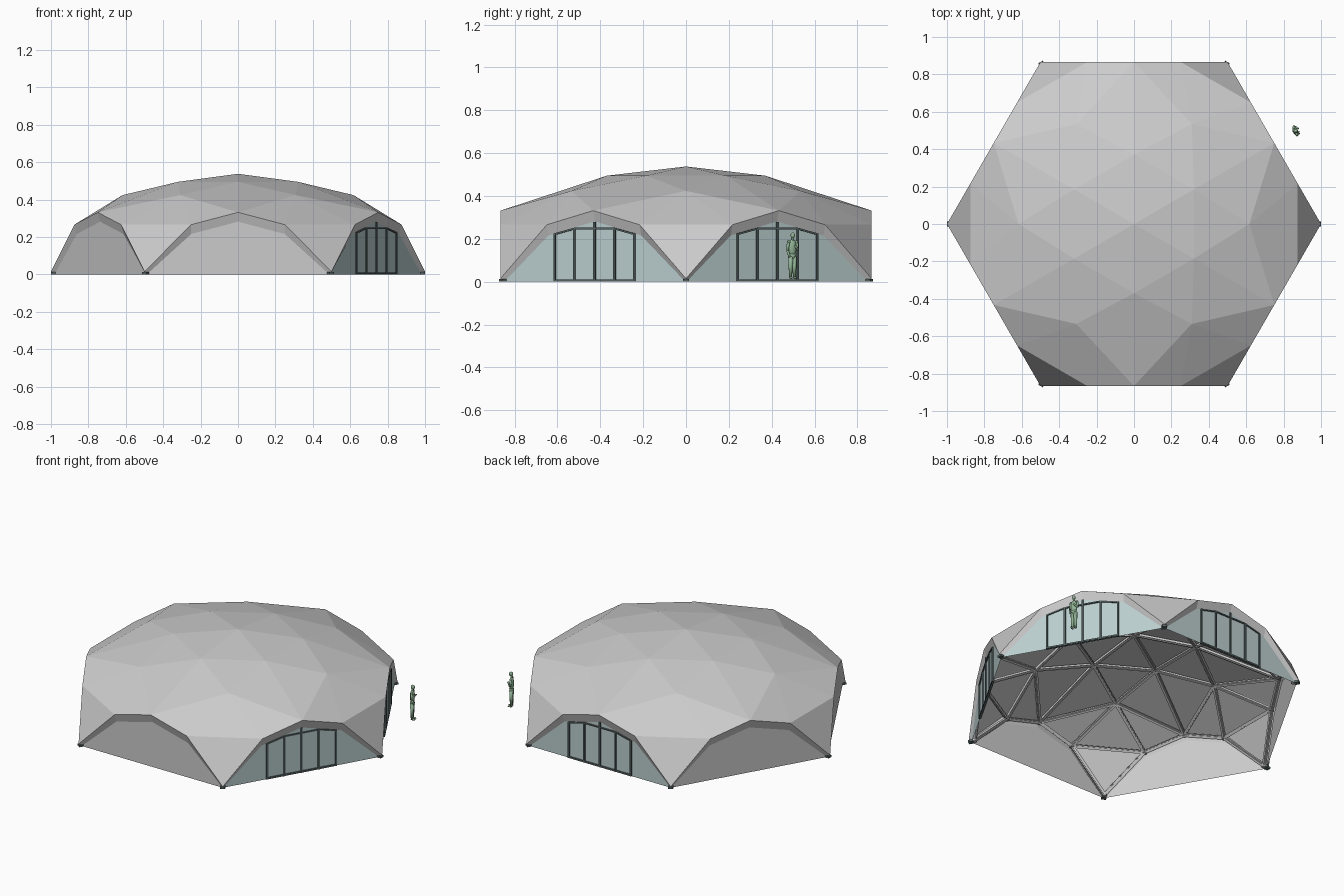
import bpy, bmesh
from math import sin, cos, pi, sqrt
from mathutils import Vector, Matrix

if "Cube" in bpy.data.objects:
    bpy.data.objects.remove(bpy.data.objects["Cube"])

APO = sqrt(3) / 2


def material(name, col):
    m = bpy.data.materials.new(name)
    m.diffuse_color = (*col, 1)
    m.use_nodes = True
    m.node_tree.nodes["Principled BSDF"].inputs["Base Color"].default_value = m.diffuse_color
    return m


GLASS = material("glass_tint", (0.50, 0.62, 0.62))
DARK = material("frame_dark", (0.10, 0.13, 0.13))
GREEN = material("figure_green", (0.28, 0.45, 0.30))


def finish(name, bm, mat=None, normals=True):
    if normals:
        bmesh.ops.recalc_face_normals(bm, faces=bm.faces)
    me = bpy.data.meshes.new(name)
    bm.to_mesh(me)
    bm.free()
    ob = bpy.data.objects.new(name, me)
    bpy.context.collection.objects.link(ob)
    if mat:
        me.materials.append(mat)
    return ob


def polar(r, deg, z):
    return Vector((r * cos(deg * pi / 180), r * sin(deg * pi / 180), z))


def wall_pt(k, s, z, inset=0.0):
    a = (30 + 60 * k) * pi / 180
    return Vector((cos(a), sin(a), 0)) * (APO - inset) + Vector((-sin(a), cos(a), 0)) * s + Vector((0, 0, z))


def beam(bm, a, b, w, d, up):
    # rectangular bar from a to b, d measured along up
    x = (b - a).normalized()
    y = up.cross(x).normalized()
    z = x.cross(y)
    rot = Matrix((x, y, z)).transposed().to_4x4()
    size = Matrix.Diagonal(((b - a).length, w, d, 1))
    bmesh.ops.create_cube(bm, size=1, matrix=Matrix.Translation((a + b) / 2) @ rot @ size)


# Faceted roof shell: centre, two rings, wall tops and corner legs
bm = bmesh.new()
top = bm.verts.new((0, 0, 0.538))
ring1 = [bm.verts.new(polar(0.37, 30 + 60 * k, 0.495)) for k in range(6)]
ring2 = [bm.verts.new(polar(0.617, 60 * k, 0.424)) for k in range(6)]
mid = [bm.verts.new(wall_pt(k, 0, 0.332)) for k in range(6)]
q_lo = [bm.verts.new(wall_pt(k, -0.25, 0.266)) for k in range(6)]
q_hi = [bm.verts.new(wall_pt(k, 0.25, 0.266)) for k in range(6)]
corner = [bm.verts.new(polar(1, 60 * k, 0.015)) for k in range(6)]
for k in range(6):
    p, n = (k - 1) % 6, (k + 1) % 6
    for f in ((top, ring1[p], ring1[k]), (ring1[p], ring2[k], ring1[k]),
              (ring1[k], ring2[k], mid[k]), (ring1[k], mid[k], ring2[n]),
              (ring2[k], q_lo[k], mid[k]), (mid[k], q_hi[k], ring2[n]),
              (ring2[k], q_hi[p], q_lo[k]), (q_hi[p], corner[k], q_lo[k])):
        bm.faces.new(f)
edges = [(e.verts[0].co.copy(), e.verts[1].co.copy()) for e in bm.edges]
nodes = [v.co.copy() for v in bm.verts]
finish("roof_shell", bm, normals=False)


def inner(p):
    q = Vector((p.x * 0.965, p.y * 0.965, p.z - 0.022))
    q.z = max(q.z, 0.014)
    return q


# Struts under every roof edge, and their hubs
bm = bmesh.new()
for a, b in edges:
    up = ((a + b) / 2 + Vector((0, 0, 0.5))).normalized()
    a, b = inner(a), inner(b)
    beam(bm, a, b, 0.020, 0.014, up)
    beam(bm, a - up * 0.008, b - up * 0.008, 0.010, 0.008, up)
finish("roof_struts", bm)
bm = bmesh.new()
for p in nodes:
    bmesh.ops.create_cone(bm, cap_ends=True, segments=12, radius1=0.014, radius2=0.014,
                          depth=0.02, matrix=Matrix.Translation(inner(p)))
finish("strut_hubs", bm)

# Arched fascia, leaning inwards, with an infill wall below
INSET = 0.015
outer_arch = ((-0.5, 0.015), (-0.25, 0.266), (0, 0.332), (0.25, 0.266), (0.5, 0.015))
inner_arch = ((-0.488, 0.0), (-0.25, 0.216), (0, 0.282), (0.25, 0.216), (0.488, 0.0))
fascia, solid, glass = bmesh.new(), bmesh.new(), bmesh.new()
for k in range(6):
    o = [fascia.verts.new(wall_pt(k, s, z)) for s, z in outer_arch]
    i = [fascia.verts.new(wall_pt(k, s, z, INSET)) for s, z in inner_arch]
    for j in range(4):
        fascia.faces.new((o[j], i[j], i[j + 1], o[j + 1]))
    bm = glass if k in (0, 1, 5) else solid
    bm.faces.new([bm.verts.new(wall_pt(k, s, z, INSET)) for s, z in inner_arch])
finish("arch_fascia", fascia, normals=False)
for name, bm, mat in (("solid_walls", solid, None), ("glass_walls", glass, GLASS)):
    bmesh.ops.reverse_faces(bm, faces=bm.faces)
    finish(name, bm, mat, normals=False)

# Door frames in the three glazed walls
bm = bmesh.new()
posts = (-0.215, -0.108, 0, 0.108, 0.215)
for k in (0, 1, 5):
    up = wall_pt(k, 0, 0).normalized()

    def bar(s0, z0, s1, z1, w=0.010):
        beam(bm, wall_pt(k, s0, z0, INSET), wall_pt(k, s1, z1, INSET), w, 0.014, up)
    for s in posts:
        bar(s, 0, s, 0.280 - abs(s) * 0.26)
    bar(posts[0], 0.006, posts[-1], 0.006)
    bar(posts[1], 0.248, posts[3], 0.248, 0.008)
    for sgn in (-1, 1):
        bar(sgn * 0.108, 0.248, sgn * 0.215, 0.222, 0.008)
finish("door_frames", bm, DARK)

# Small feet at the six corners
bm = bmesh.new()
for k in range(6):
    m = Matrix.Translation(polar(0.986, 60 * k, 0.006)) @ Matrix.Rotation(k * pi / 3, 4, 'Z')
    bmesh.ops.create_cube(bm, size=1, matrix=m @ Matrix.Diagonal((0.028, 0.028, 0.012, 1)))
finish("corner_feet", bm, DARK)

# Standing scale figure
bm = bmesh.new()


def limb(a, b, r1, r2):
    a, b = Vector(a), Vector(b)
    rot = (b - a).to_track_quat('Z', 'Y').to_matrix().to_4x4()
    bmesh.ops.create_cone(bm, cap_ends=True, segments=10, radius1=r1, radius2=r2,
                          depth=(b - a).length, matrix=Matrix.Translation((a + b) / 2) @ rot)


def ball(c, s):
    bmesh.ops.create_uvsphere(bm, u_segments=12, v_segments=8, radius=1,
                              matrix=Matrix.Translation(c) @ Matrix.Diagonal((*s, 1)))


for sy in (-1, 1):
    limb((0, sy * 0.010, 0.02), (0, sy * 0.009, 0.118), 0.007, 0.012)
    ball((0.006, sy * 0.010, 0.018), (0.015, 0.006, 0.006))
    ball((0, sy * 0.019, 0.185), (0.008, 0.008, 0.009))
limb((0, -0.021, 0.185), (0.0, -0.025, 0.145), 0.007, 0.006)
limb((0, -0.025, 0.145), (0.014, -0.020, 0.115), 0.006, 0.005)
limb((0, 0.021, 0.185), (0.004, 0.025, 0.148), 0.007, 0.006)
limb((0.004, 0.025, 0.148), (0.020, 0.006, 0.168), 0.006, 0.005)
ball((0, 0, 0.158), (0.014, 0.020, 0.042))
ball((0, 0, 0.120), (0.013, 0.018, 0.018))
limb((0, 0, 0.19), (0.002, 0, 0.21), 0.007, 0.006)
ball((0.003, 0, 0.216), (0.012, 0.010, 0.014))
fig = finish("standing_figure", bm, GREEN)
fig.location = (0.862, 0.497, 0)
fig.rotation_euler = (0, 0, 0.4)
for p in fig.data.polygons:
    p.use_smooth = True
